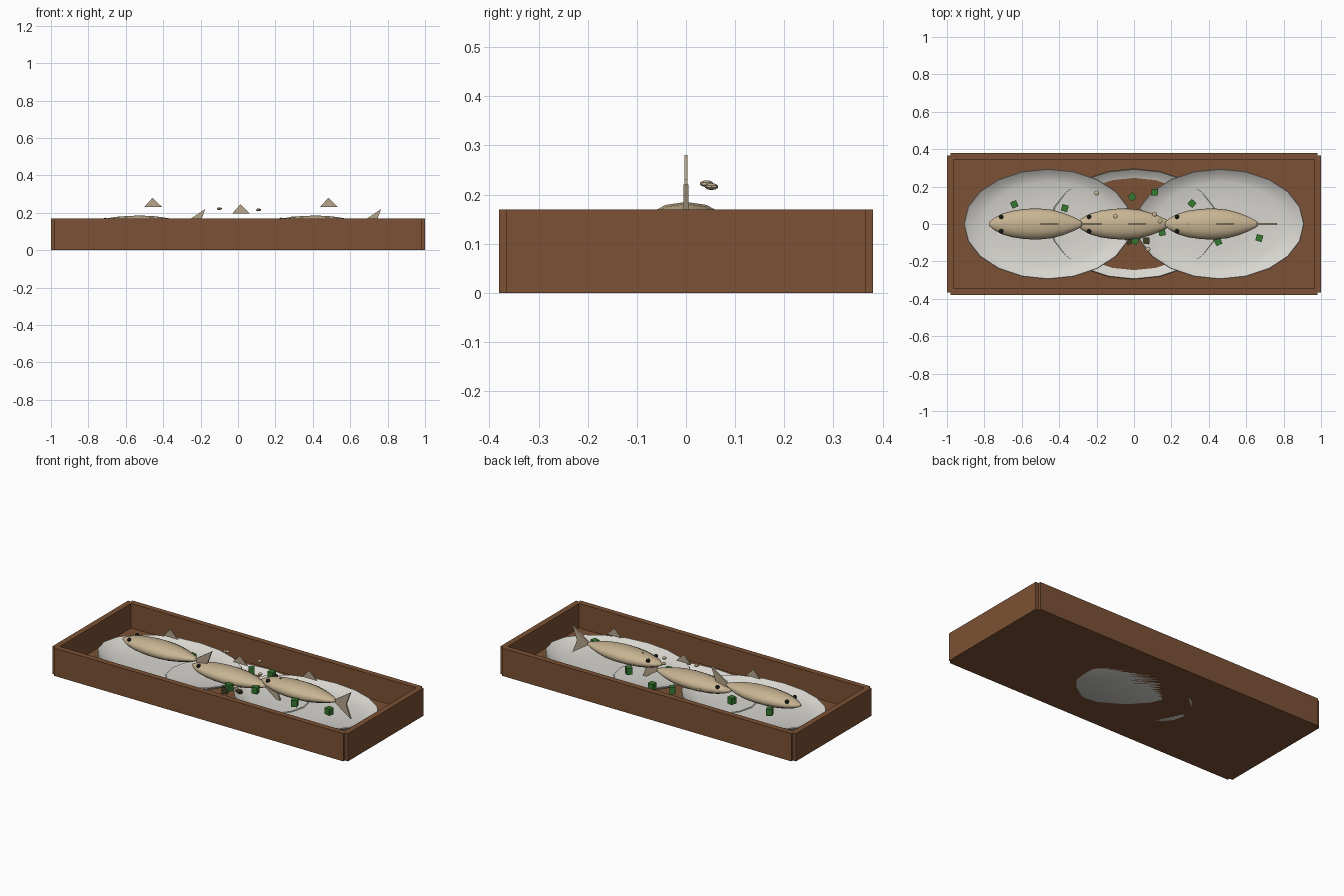
import bpy, bmesh, math
from mathutils import Matrix, Vector

if "Cube" in bpy.data.objects:
    bpy.data.objects.remove(bpy.data.objects["Cube"])


def mat(name, rgb):
    m = bpy.data.materials.new(name)
    m.diffuse_color = (*rgb, 1)
    m.use_nodes = True
    m.node_tree.nodes["Principled BSDF"].inputs["Base Color"].default_value = m.diffuse_color
    return m


WOOD = mat("brown wood", (0.20, 0.083, 0.035))
DISH = mat("pale grey dish", (0.68, 0.67, 0.63))
FISH = mat("tan fish", (0.58, 0.46, 0.29))
FIN = mat("dull tan fin", (0.47, 0.38, 0.26))
EYE = mat("black eye", (0.01, 0.01, 0.01))
HERB = mat("herb green", (0.035, 0.19, 0.03))
OLIVE = mat("dark olive", (0.05, 0.045, 0.015))


def finish(name, bm, material, smooth=None):
    bmesh.ops.recalc_face_normals(bm, faces=bm.faces[:])
    me = bpy.data.meshes.new(name)
    bm.to_mesh(me)
    bm.free()
    me.materials.append(material)
    ob = bpy.data.objects.new(name, me)
    bpy.context.collection.objects.link(ob)
    if smooth:
        bpy.ops.object.select_all(action='DESELECT')
        ob.select_set(True)
        bpy.context.view_layer.objects.active = ob
        bpy.ops.object.shade_smooth_by_angle(angle=math.radians(smooth))
    return ob


def box(name, center, size, material, turn=0):
    bm = bmesh.new()
    m = Matrix.Translation(center) @ Matrix.Rotation(turn, 4, 'Z') @ Matrix.Diagonal((*size, 1))
    bmesh.ops.create_cube(bm, size=1, matrix=m)
    return finish(name, bm, material)


def ball(name, center, radii, material, seg=10, rings=6):
    bm = bmesh.new()
    m = Matrix.Translation(center) @ Matrix.Diagonal((*radii, 1))
    bmesh.ops.create_uvsphere(bm, u_segments=seg, v_segments=rings, radius=1, matrix=m)
    return finish(name, bm, material, 40)


def loft(name, rings, material, smooth):
    # skin a list of point rings and cap both ends
    bm = bmesh.new()
    vs = [[bm.verts.new(p) for p in r] for r in rings]
    n = len(vs[0])
    for a, b in zip(vs, vs[1:]):
        for i in range(n):
            j = (i + 1) % n
            bm.faces.new((a[i], a[j], b[j], b[i]))
    bm.faces.new(vs[0])
    bm.faces.new(vs[-1])
    return finish(name, bm, material, smooth)


def blade(name, pts, origin, thick, material):
    # thin upright plate cut from an x-z outline
    ox, oz = origin
    rings = [[(ox + x, y, oz + z) for x, z in pts] for y in (-thick / 2, thick / 2)]
    return loft(name, rings, material, None)


# tray
box("tray_floor", (0, 0, 0.01), (1.96, 0.73, 0.02), WOOD)
for s, side in ((-1, "front"), (1, "back")):
    box(side + "_wall", (0, s * 0.3625, 0.085), (1.96, 0.035, 0.17), WOOD)
for s, side in ((-1, "left"), (1, "right")):
    box(side + "_wall", (s * 0.9825, 0, 0.085), (0.035, 0.73, 0.17), WOOD)

# open dishes: underside, rim, then inside
DISH_PROFILE = [(0.80, 0), (0.91, 0.017), (1.0, 0.043), (0.992, 0.048),
                (0.90, 0.026), (0.76, 0.013), (0.40, 0.009), (0.05, 0.008)]
FISH_PROFILE = [(-0.305, 0.010), (-0.275, 0.034), (-0.235, 0.055), (-0.18, 0.071),
                (-0.11, 0.081), (-0.04, 0.083), (0.03, 0.076), (0.09, 0.060),
                (0.14, 0.040), (0.175, 0.023), (0.192, 0.010)]
for place, cx, base in (("left", -0.46, 0.035), ("middle", 0, 0), ("right", 0.46, 0.035)):
    rings = [[(cx + 0.45 * r * math.cos(k * math.tau / 20),
               0.295 * r * math.sin(k * math.tau / 20), base + z) for k in range(20)]
             for r, z in DISH_PROFILE]
    loft(place + "_dish", rings, DISH, 50)

# fish lying in a row, heads to the left
for place, cx, cz in (("left", -0.47, 0.14), ("middle", 0, 0.105), ("right", 0.47, 0.14)):
    rings = [[(cx + x, r * math.cos(k * math.tau / 12),
               cz + 0.54 * r * math.sin(k * math.tau / 12)) for k in range(12)]
             for x, r in FISH_PROFILE]
    loft(place + "_fish_body", rings, FISH, 60)
    blade(place + "_fish_tail", [(0.175, 0), (0.295, 0.08), (0.265, 0), (0.295, -0.08)],
          (cx, cz), 0.01, FIN)
    blade(place + "_fish_top_fin", [(-0.032, 0.09), (0.065, 0.09), (0.013, 0.14)],
          (cx, cz), 0.006, FIN)
    for s, side in ((-1, "front"), (1, "back")):
        ball(f"{place}_fish_{side}_eye", (cx - 0.24, s * 0.038, cz + 0.022),
             (0.012, 0.012, 0.012), EYE, 8, 6)

# chopped herb cubes
HERBS = [(-0.64, 0.105, 0.11), (-0.37, 0.085, 0.10), (-0.01, 0.145, 0.09),
         (0.11, 0.17, 0.09), (0.31, 0.11, 0.11), (0.15, -0.045, 0.09),
         (0.005, -0.09, 0.085), (0.45, -0.095, 0.11), (0.67, -0.075, 0.11)]
for i, p in enumerate(HERBS):
    box(f"herb_piece_{i + 1}", p, (0.035, 0.035, 0.04), HERB, 0.4 + i * 0.9)
for i, p in enumerate([(-0.025, -0.09, 0.06), (0.065, -0.09, 0.06)]):
    box(f"dark_herb_piece_{i + 1}", p, (0.035, 0.035, 0.04), OLIVE, 0.5 + i)

# scattered flat seeds
for i, p in enumerate([(-0.2, 0.165, 0.15), (-0.1, 0.042, 0.222), (0.11, 0.052, 0.216),
                       (0.14, 0.015, 0.16), (0.075, -0.135, 0.12)]):
    ball(f"seed_{i + 1}", p, (0.014, 0.014, 0.007), FISH, 8, 5)
